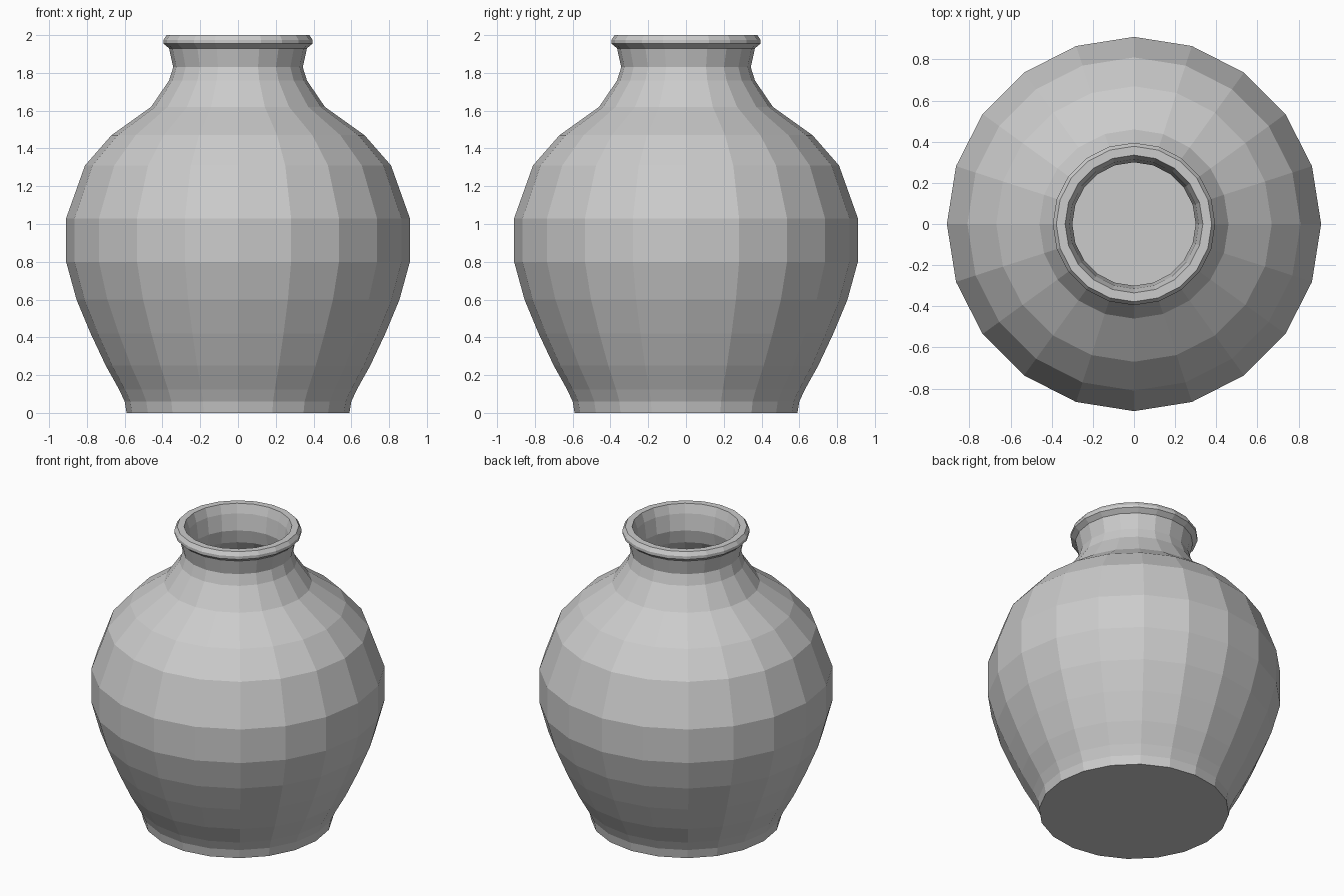
import bpy, bmesh, math
from mathutils import Vector, Matrix

if "Cube" in bpy.data.objects:
    bpy.data.objects.remove(bpy.data.objects["Cube"])

SIDES = 20

# closed wall profile (radius, height): underside, outer wall, rim, inner wall, floor
PROFILE = [
    (0, 0), (0.59, 0), (0.60, 0.06), (0.63, 0.125), (0.70, 0.25), (0.78, 0.42),
    (0.855, 0.60), (0.91, 0.80), (0.91, 1.03), (0.81, 1.31), (0.67, 1.47),
    (0.46, 1.62), (0.365, 1.76), (0.343, 1.83), (0.365, 1.93), (0.395, 1.955),
    (0.395, 1.975), (0.378, 2.0), (0.335, 2.0), (0.315, 1.94), (0.30, 1.83),
    (0.32, 1.74), (0.43, 1.58), (0.64, 1.43), (0.765, 1.28), (0.862, 1.02),
    (0.862, 0.81), (0.807, 0.61), (0.735, 0.44), (0.655, 0.27), (0.585, 0.13),
    (0.55, 0.05), (0, 0.05),
]


def new_object(name, bm):
    mesh = bpy.data.meshes.new(name)
    bm.to_mesh(mesh)
    bm.free()
    ob = bpy.data.objects.new(name, mesh)
    bpy.context.collection.objects.link(ob)
    return ob


def lathe(name, profile):
    bm = bmesh.new()
    vs = [bm.verts.new((r, 0, z)) for r, z in profile]
    es = [bm.edges.new(pair) for pair in zip(vs, vs[1:])]
    bmesh.ops.spin(bm, geom=vs + es, cent=(0, 0, 0), axis=(0, 0, 1),
                   angle=math.tau, steps=SIDES)
    bmesh.ops.remove_doubles(bm, verts=bm.verts, dist=1e-4)
    bmesh.ops.recalc_face_normals(bm, faces=bm.faces)
    return new_object(name, bm)


def affine(points, values):
    """Linear field (a, b, c, d) taking the given values at four points."""
    return Matrix([(*p, 1) for p in points]).inverted() @ Vector(values)


def at(field, p):
    return field.dot(Vector((*p, 1)))


# crack junctions, plus one extra point along some cracks
front_right = (0.57, -0.46, 1.39)
low_right = (0.48, -0.635, 0.455)
low_front = (-0.13, -0.64, 0.195)
left = (-0.69, -0.08, 1.44)
back = (-0.19, 0.87, 1.07)
shoulder_front = (0, -0.5, 1.59)
shoulder_right = (0.73, 0, 1.40)
foot_right = (0.73, 0, 0.30)
floor_mid = (-0.185, 0.23, 0.05)

# one field per shard: each point belongs to the shard whose field is largest
top_f = Vector((0, 0, 0, 0))
front_f = affine([front_right, left, shoulder_front, low_right], (0, 0, 0, 1))
right_f = affine([front_right, back, shoulder_right, low_right], (0, 0, 0, 1))
base_f = affine([low_right, low_front, back, foot_right],
                (1, at(front_f, low_front), 0, at(right_f, foot_right)))
left_f = affine([left, back, low_front, floor_mid],
                (0, 0, at(front_f, low_front), at(base_f, floor_mid)))
FIELDS = {"top_shard": top_f, "front_shard": front_f, "right_shard": right_f,
          "base_shard": base_f, "left_shard": left_f}


def cell(name):
    """Convex block holding one shard."""
    bm = bmesh.new()
    bmesh.ops.create_cube(bm, size=6)
    for other, field in FIELDS.items():
        if other == name:
            continue
        d = field - FIELDS[name]
        n = d.xyz
        bmesh.ops.bisect_plane(bm, geom=bm.verts[:] + bm.edges[:] + bm.faces[:],
                               plane_co=n * (-d.w / n.length_squared),
                               plane_no=n.normalized(), clear_outer=True, dist=1e-5)
        rim = [e for e in bm.edges if e.is_boundary]
        if rim:
            bmesh.ops.holes_fill(bm, edges=rim, sides=0)
    bmesh.ops.recalc_face_normals(bm, faces=bm.faces)
    return new_object(name + "_cutter", bm)


# cut the pot into its shards
pot = lathe("pot", PROFILE)
for name in FIELDS:
    cutter = cell(name)
    cutter.hide_render = True
    shard = bpy.data.objects.new(name, pot.data.copy())
    bpy.context.collection.objects.link(shard)
    mod = shard.modifiers.new("cut", 'BOOLEAN')
    mod.operation = 'INTERSECT'
    mod.solver = 'EXACT'
    mod.object = cutter
    deps = bpy.context.evaluated_depsgraph_get()
    result = bpy.data.meshes.new_from_object(shard.evaluated_get(deps))
    shard.modifiers.clear()
    shard.data = result
    bpy.data.objects.remove(cutter)
bpy.data.objects.remove(pot)
